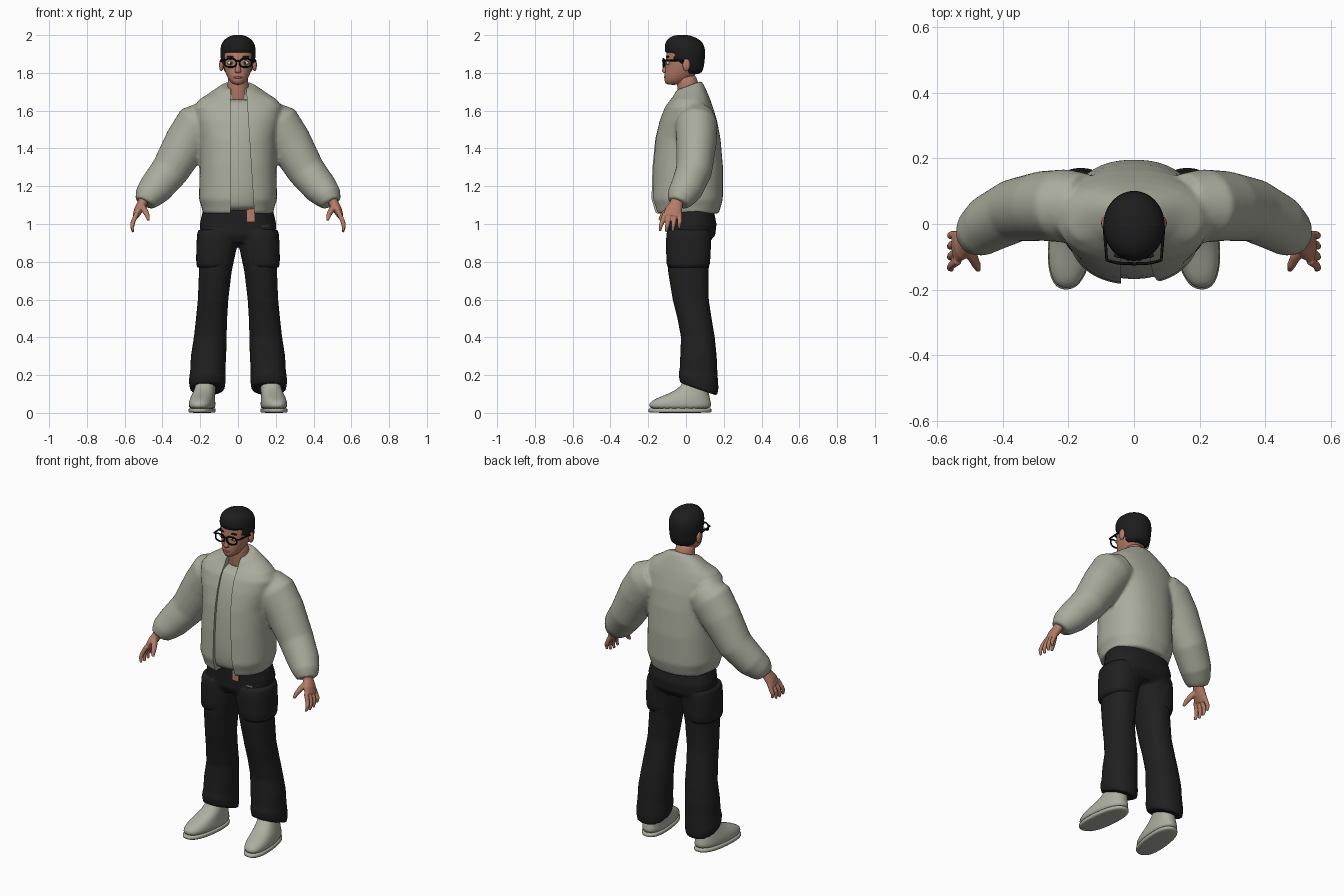
import bpy, bmesh
from math import sin, cos, pi
from mathutils import Vector

cube = bpy.data.objects.get("Cube")
if cube:
    bpy.data.objects.remove(cube, do_unlink=True)


def material(name, r, g, b):
    m = bpy.data.materials.new(name)
    m.use_nodes = True
    m.diffuse_color = (r, g, b, 1)
    bsdf = m.node_tree.nodes["Principled BSDF"]
    bsdf.inputs["Base Color"].default_value = (r, g, b, 1)
    bsdf.inputs["Roughness"].default_value = 0.8
    return m


SKIN = material("skin", 0.46, 0.2, 0.135)
LIP = material("lip", 0.36, 0.13, 0.1)
HAIR = material("black hair", 0.012, 0.012, 0.013)
CLOTH = material("sage cloth", 0.40, 0.41, 0.335)
SHOE = material("pale shoe", 0.42, 0.43, 0.36)
PANTS = material("charcoal pants", 0.014, 0.014, 0.015)
FRAME = material("black frame", 0.005, 0.005, 0.005)
WHITE = material("eye white", 0.6, 0.62, 0.56)
IRIS = material("dark iris", 0.03, 0.025, 0.02)


def loft(bm, rings, flat=True, side=1, n=2.0, segs=24):
    """Closed tube through rings (x, y, z, rx, ry)."""
    pts = [Vector((side * r[0], r[1], r[2])) for r in rings]
    loops = []
    for i, r in enumerate(rings):
        t = Vector((0, 0, 1))
        if not flat:
            t = (pts[min(i + 1, len(pts) - 1)] - pts[max(i - 1, 0)]).normalized()
        u = Vector((0, 1, 0)).cross(t).normalized()
        v = t.cross(u)
        loop = []
        for k in range(segs):
            c, s = cos(2 * pi * k / segs), sin(2 * pi * k / segs)
            c = abs(c) ** (2 / n) * (1 if c > 0 else -1)
            s = abs(s) ** (2 / n) * (1 if s > 0 else -1)
            loop.append(bm.verts.new(pts[i] + u * c * r[3] + v * s * r[4]))
        loops.append(loop)
    for a, b in zip(loops, loops[1:]):
        for k in range(segs):
            j = (k + 1) % segs
            bm.faces.new((a[k], a[j], b[j], b[k]))
    bm.faces.new(loops[0])
    bm.faces.new(loops[-1])


def finish(name, bm, mat, voxel=0, smooth=0, subsurf=0, flat=False):
    bmesh.ops.recalc_face_normals(bm, faces=bm.faces)
    for f in bm.faces:
        f.smooth = not flat
    me = bpy.data.meshes.new(name)
    bm.to_mesh(me)
    bm.free()
    me.materials.append(mat)
    ob = bpy.data.objects.new(name, me)
    bpy.context.collection.objects.link(ob)
    if voxel:
        m = ob.modifiers.new("Blend", "REMESH")
        m.mode, m.voxel_size, m.use_smooth_shade = "VOXEL", voxel, True
    if smooth:
        m = ob.modifiers.new("Soften", "SMOOTH")
        m.iterations, m.factor = smooth, 0.5
    if subsurf:
        m = ob.modifiers.new("Subdivide", "SUBSURF")
        m.levels = m.render_levels = subsurf
    return ob


def solid(name, mat, rings, subsurf=1, **kw):
    bm = bmesh.new()
    loft(bm, rings, **kw)
    return finish(name, bm, mat, subsurf=subsurf)


def ball(name, mat, loc, size):
    bm = bmesh.new()
    bmesh.ops.create_uvsphere(bm, u_segments=20, v_segments=12, radius=1)
    bmesh.ops.scale(bm, vec=size, verts=bm.verts)
    bmesh.ops.translate(bm, vec=loc, verts=bm.verts)
    return finish(name, bm, mat)


def plate(name, mat, x, y, z):
    bm = bmesh.new()
    bmesh.ops.create_cube(bm, size=1)
    for v in bm.verts:
        v.co = [r[0] + (c + 0.5) * (r[1] - r[0]) for c, r in zip(v.co, (x, y, z))]
    return finish(name, bm, mat, flat=True)


def wire(name, mat, pts, r, cyclic=False):
    cu = bpy.data.curves.new(name, "CURVE")
    cu.dimensions, cu.bevel_depth, cu.bevel_resolution = "3D", r, 2
    cu.use_fill_caps = True
    sp = cu.splines.new("POLY")
    sp.points.add(len(pts) - 1)
    for p, co in zip(sp.points, pts):
        p.co = (*co, 1)
    sp.use_cyclic_u = cyclic
    cu.materials.append(mat)
    bpy.context.collection.objects.link(bpy.data.objects.new(name, cu))


def tilt_collar(bm):
    for v in bm.verts:
        if v.co.z > 1.64 and abs(v.co.x) < 0.16:
            v.co.z += (v.co.y - 0.02) * 4 * (v.co.z - 1.64)


# Jacket: torso and both sleeves blended, then opened at the front
torso = [(0, .005, 1.055, .186, .168), (0, .006, 1.09, .193, .178), (0, .005, 1.13, .207, .19),
         (0, .008, 1.3, .203, .188), (0, .009, 1.45, .204, .174), (0, .012, 1.55, .225, .152),
         (0, .015, 1.62, .235, .127), (0, .018, 1.66, .205, .107), (0, .018, 1.70, .14, .085),
         (0, .012, 1.735, .086, .07)]
sleeve = [(.15, .055, 1.56, .1, .1), (.21, .055, 1.52, .127, .112), (.274, .055, 1.43, .117, .107),
          (.362, .042, 1.28, .101, .096), (.44, .002, 1.185, .09, .088),
          (.477, -.028, 1.143, .075, .076), (.494, -.042, 1.11, .055, .058)]
bm = bmesh.new()
loft(bm, torso, n=2.3, segs=40)
tilt_collar(bm)
for s in (1, -1):
    loft(bm, sleeve, flat=False, side=s)
jacket = finish("jacket", bm, CLOTH, voxel=0.01, smooth=6)

cutter = plate("opening_cutter", CLOTH, (-.04, .05), (-.4, -.03), (1, 1.85))
for v in cutter.data.vertices:
    if v.co.x > 0:
        v.co.x = .09 if v.co.z < 1.5 else .035
cutter.hide_render = True
cutter.hide_set(True)
cut = jacket.modifiers.new("Opening", "BOOLEAN")
cut.operation, cut.object, cut.solver = "DIFFERENCE", cutter, "EXACT"

# Shirt seen through the opening
bm = bmesh.new()
loft(bm, [(x, y, z + .01, rx - .03, ry - .014) for x, y, z, rx, ry in torso[:-2]], n=2.3, segs=40)
tilt_collar(bm)
finish("shirt", bm, CLOTH, subsurf=1)
plate("belly_patch", SKIN, (.045, .09), (-.122, -.113), (1.01, 1.09))

# Pants: hips and legs blended
leg = [(.163, .067, .125, .092, .1), (.163, .066, .17, .098, .106), (.16, .066, .23, .093, .1),
       (.156, .066, .3, .094, .097), (.147, .063, .4, .087, .09), (.14, .045, .5, .083, .091),
       (.132, .025, .6, .081, .096), (.12, .012, .75, .087, .108), (.105, .015, .88, .1, .115),
       (.1, .02, .96, .1, .12)]
bm = bmesh.new()
for s in (1, -1):
    loft(bm, leg, side=s, n=2.2)
for v in bm.verts:
    if v.co.z < 0.2:
        v.co.z -= (v.co.y - 0.067) * 0.35
loft(bm, [(0, .02, .9, .165, .1), (0, .027, .94, .198, .128), (0, .03, 1.0, .203, .132),
          (0, .02, 1.08, .185, .125)], n=2.4)
finish("pants", bm, PANTS, voxel=0.009, smooth=5)
plate("pocket_tag", WHITE, (.125, .165), (-.102, -.094), (.986, .993))

for s, side in ((1, "left"), (-1, "right")):
    # Cargo pocket wrapping the thigh
    solid(side + "_cargo_pocket", PANTS,
          [(.13, .012, .765, .086, .108), (.13, .012, .775, .093, .116), (.125, .013, .87, .097, .12),
           (.12, .014, .96, .097, .12), (.12, .014, .975, .09, .112)], side=s, n=2.4)

    # Shoe, turned slightly outward, on a flat sole
    for part, rings in (
            ("shoe", [(.19, -.03, .015, .063, .16), (.19, -.032, .04, .069, .169), (.19, -.028, .065, .066, .158),
                      (.188, .0, .09, .061, .124), (.182, .035, .12, .056, .085),
                      (.178, .053, .16, .052, .066), (.178, .056, .2, .05, .06)]),
            ("sole", [(.19, -.032, 0, .066, .164), (.19, -.032, .004, .07, .169),
                      (.19, -.032, .022, .07, .17), (.19, -.032, .026, .066, .164)])):
        ob = solid(side + "_" + part, SHOE, rings, side=s, n=2.4)
        for v in ob.data.vertices:
            v.co.x -= s * (v.co.y + .03) * 0.1

    # Hand: palm, four fingers and thumb blended
    bm = bmesh.new()
    loft(bm, [(.492, -.042, 1.15, .03, .035), (.506, -.05, 1.11, .026, .034),
              (.526, -.065, 1.075, .024, .045), (.543, -.073, 1.04, .016, .048)], flat=False, side=s)
    for i in range(4):
        y, drop = -.112 + .026 * i, (.005, 0, .004, .02)[i]
        loft(bm, [(.536, y, 1.055, .013, .013), (.556, y - .014 + .005 * i, 1.01, .012, .012),
                  (.56, y - .022 + .007 * i, .985 + drop, .011, .011),
                  (.555, y - .026 + .008 * i, .957 + drop, .007, .007)], flat=False, side=s, segs=12)
    loft(bm, [(.515, -.07, 1.1, .018, .02), (.492, -.1, 1.07, .016, .017),
              (.48, -.125, 1.045, .013, .014), (.474, -.14, 1.02, .008, .008)], flat=False, side=s, segs=12)
    finish(side + "_hand", bm, SKIN, voxel=0.004, smooth=3)

    # Ear, eye and brow
    ball(side + "_ear", SKIN, (s * .088, .002, 1.842), (.012, .02, .033))
    ball(side + "_eye", WHITE, (s * .037, -.095, 1.853), (.02, .009, .011))
    ball(side + "_iris", IRIS, (s * .036, -.102, 1.853), (.007, .004, .008))
    ball(side + "_brow", HAIR, (s * .038, -.096, 1.885), (.024, .008, .005))

    # Glasses rim and temple
    rim = []
    for k in range(24):
        a = 2 * pi * k / 24
        c, d = cos(a), sin(a)
        rim.append((s * (.04 + .031 * abs(c) ** .75 * (1 if c > 0 else -1)), -.12 + .006 * max(c, 0),
                    1.853 + .022 * abs(d) ** .75 * (1 if d > 0 else -1)))
    wire(side + "_glasses_rim", FRAME, rim, .0045, True)
    wire(side + "_glasses_temple", FRAME,
         [(s * .068, -.115, 1.866), (s * .083, -.11, 1.866), (s * .09, -.02, 1.864), (s * .09, .012, 1.852)], .0048)

wire("glasses_bridge", FRAME, [(-.011, -.12, 1.86), (0, -.123, 1.864), (.011, -.12, 1.86)], .0045)

# Neck, head and face
solid("neck", SKIN, [(0, .025, 1.6, .065, .06), (0, .015, 1.68, .058, .057),
                     (0, .008, 1.75, .056, .058), (0, 0, 1.8, .05, .05)])
solid("head", SKIN, [(0, -.068, 1.736, .022, .034), (0, -.055, 1.752, .042, .06), (0, -.033, 1.785, .062, .082),
                     (0, -.016, 1.83, .076, .094), (0, -.009, 1.87, .083, .098), (0, -.006, 1.91, .086, .099),
                     (0, -.008, 1.95, .078, .088), (0, -.012, 1.98, .05, .055)], n=2.15)
solid("nose", SKIN, [(0, -.104, 1.798, .014, .014), (0, -.11, 1.808, .018, .019), (0, -.11, 1.82, .014, .016),
                     (0, -.105, 1.845, .009, .012), (0, -.1, 1.87, .008, .008)], segs=16)
ball("lips", LIP, (0, -.107, 1.776), (.024, .01, .007))

# Hair: shell over the skull, opened below the hairline
bm = bmesh.new()
loft(bm, [(0, .028, 1.79, .062, .052), (0, .018, 1.82, .08, .074), (0, .006, 1.845, .086, .091),
          (0, -.001, 1.865, .09, .1), (0, -.003, 1.885, .093, .104), (0, -.005, 1.905, .095, .107),
          (0, -.008, 1.945, .093, .107), (0, -.014, 1.975, .076, .09), (0, -.02, 1.995, .045, .056),
          (0, -.02, 2.002, .015, .02)], segs=32)


def below_hairline(c):
    line = 1.905 if c.y < -.07 else 1.865 if c.y < -.035 else 1.84 if c.y < .015 else 0
    return c.z < line


bmesh.ops.delete(bm, geom=[f for f in bm.faces if below_hairline(f.calc_center_median())], context="FACES")
hair = finish("hair", bm, HAIR)
shell = hair.modifiers.new("Thickness", "SOLIDIFY")
shell.thickness, shell.offset = 0.014, -1
sub = hair.modifiers.new("Subdivide", "SUBSURF")
sub.levels = sub.render_levels = 1
